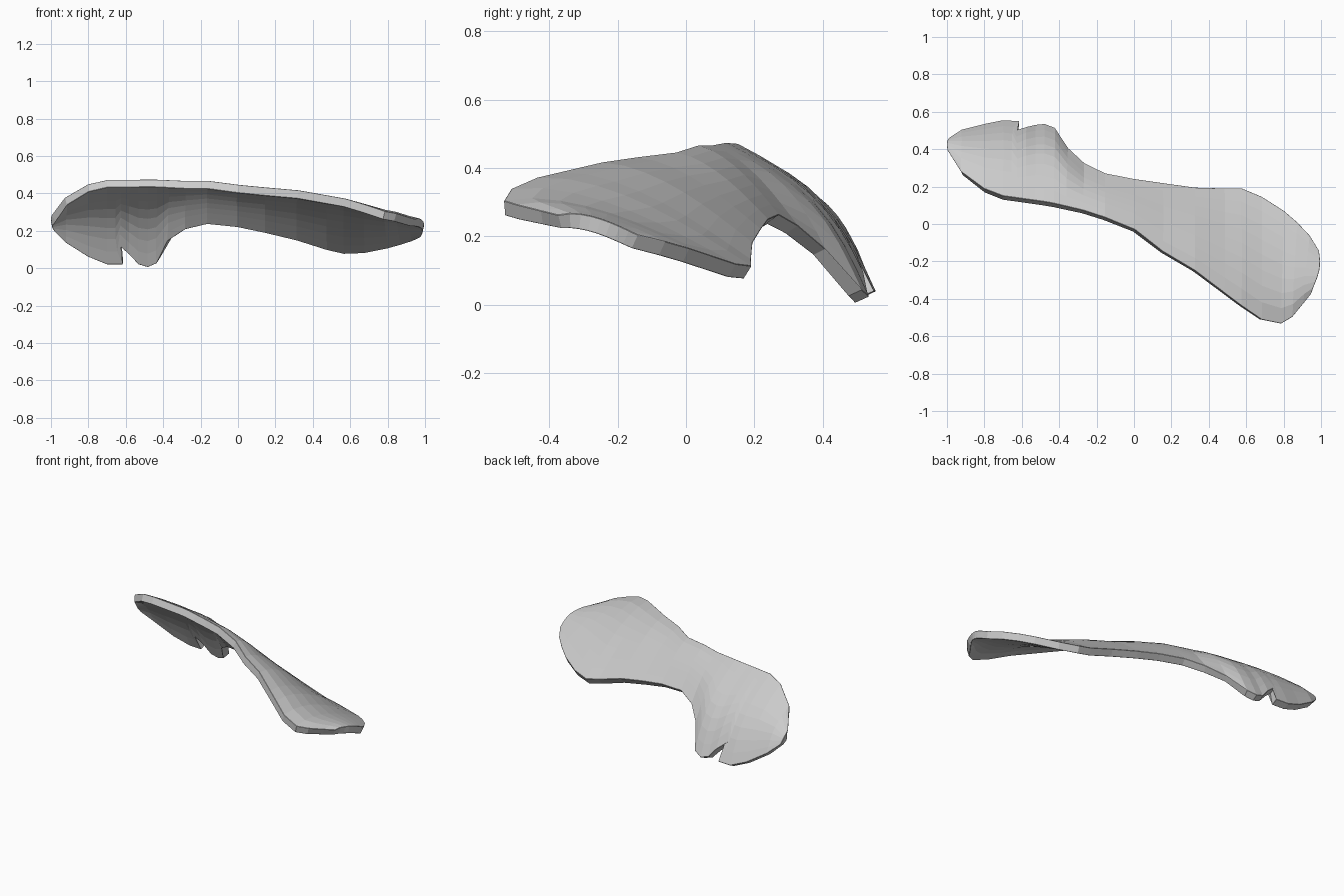
import bpy, bmesh
from math import pi, sin
from mathutils import Vector

if "Cube" in bpy.data.objects:
    bpy.data.objects.remove(bpy.data.objects["Cube"])

# Front (upper) edge of the blade, followed along x
FRONT = [(-.985, .385, .265), (-.93, .28, .35), (-.84, .195, .42), (-.70, .14, .452),
         (-.45, .105, .455), (-.25, .06, .445), (-.12, .015, .447), (0, -.035, .425),
         (.15, -.15, .41), (.32, -.25, .395), (.60, -.46, .345), (.70, -.525, .31),
         (.77, -.537, .285), (.84, -.495, .272), (.94, -.365, .242)]
# Rear (lower) edge
REAR = [(-.985, .44, .205), (-.92, .485, .145), (-.80, .515, .07), (-.70, .535, .03),
        (-.655, .53, .03), (-.625, .53, .03), (-.58, .525, .03), (-.53, .51, .03),
        (-.48, .515, .015), (-.43, .495, .035), (-.365, .39, .155), (-.275, .31, .22),
        (-.16, .255, .25), (0, .225, .235), (.15, .205, .205), (.32, .182, .165),
        (.48, .178, .115), (.57, .18, .095), (.68, .135, .10), (.80, .06, .125),
        (.87, 0, .145), (.935, -.07, .165), (.982, -.15, .185)]
# Notch: station -> (section reach, sideways lean of its rear tip)
NOTCH = {4: (1, .04), 5: (.8, -.02), 6: (.9, 0)}
STEPS = 8


def front_at(x):
    """Point on the front edge at a given x."""
    for p, q in zip(FRONT, FRONT[1:]):
        if x <= q[0]:
            return Vector(p).lerp(Vector(q), (x - p[0]) / (q[0] - p[0]))
    return Vector(FRONT[-1])


# Cross sections between the two edges
bm = bmesh.new()
rows = []
for i, point in enumerate(REAR):
    b = Vector(point)
    # Slanted sections towards the right end
    a = front_at(b.x if b.x < .66 else .66 + (b.x - .66) * .86)
    # Bow each section outwards, up and to the rear
    across = b - a
    out = Vector((0, -across.z, across.y)).normalized()
    left = b.x < -.3
    bulge = across.length * (.11 if left else .075)
    reach, lean = NOTCH.get(i, (1, 0))
    # Round off both ends
    end_bow = {0: -.012, len(REAR) - 1: .028}.get(i, 0)
    row = []
    for k in range(STEPS + 1):
        s = k / STEPS
        t = s * reach
        p = a.lerp(b, t) + out * bulge * sin(pi * t ** (1 if left else .75))
        p.x += lean * s ** 10 + end_bow * sin(pi * s)
        row.append(bm.verts.new(p))
    rows.append(row)
for r, s in zip(rows, rows[1:]):
    for k in range(STEPS):
        bm.faces.new((r[k], s[k], s[k + 1], r[k + 1]))
bmesh.ops.recalc_face_normals(bm, faces=bm.faces)

mesh = bpy.data.meshes.new("bone_blade")
bm.to_mesh(mesh)
bm.free()
blade = bpy.data.objects.new("bone_blade", mesh)
bpy.context.collection.objects.link(blade)

grey = bpy.data.materials.new("light_grey")
grey.diffuse_color = (.6, .6, .6, 1)
grey.use_nodes = True
grey.node_tree.nodes["Principled BSDF"].inputs["Base Color"].default_value = grey.diffuse_color
mesh.materials.append(grey)

# Plate thickness and chamfered rim
solid = blade.modifiers.new("thickness", 'SOLIDIFY')
solid.thickness = .045
solid.offset = 0
bevel = blade.modifiers.new("rim_chamfer", 'BEVEL')
bevel.width = .012
bevel.segments = 1
bevel.limit_method = 'ANGLE'
bevel.angle_limit = .9
